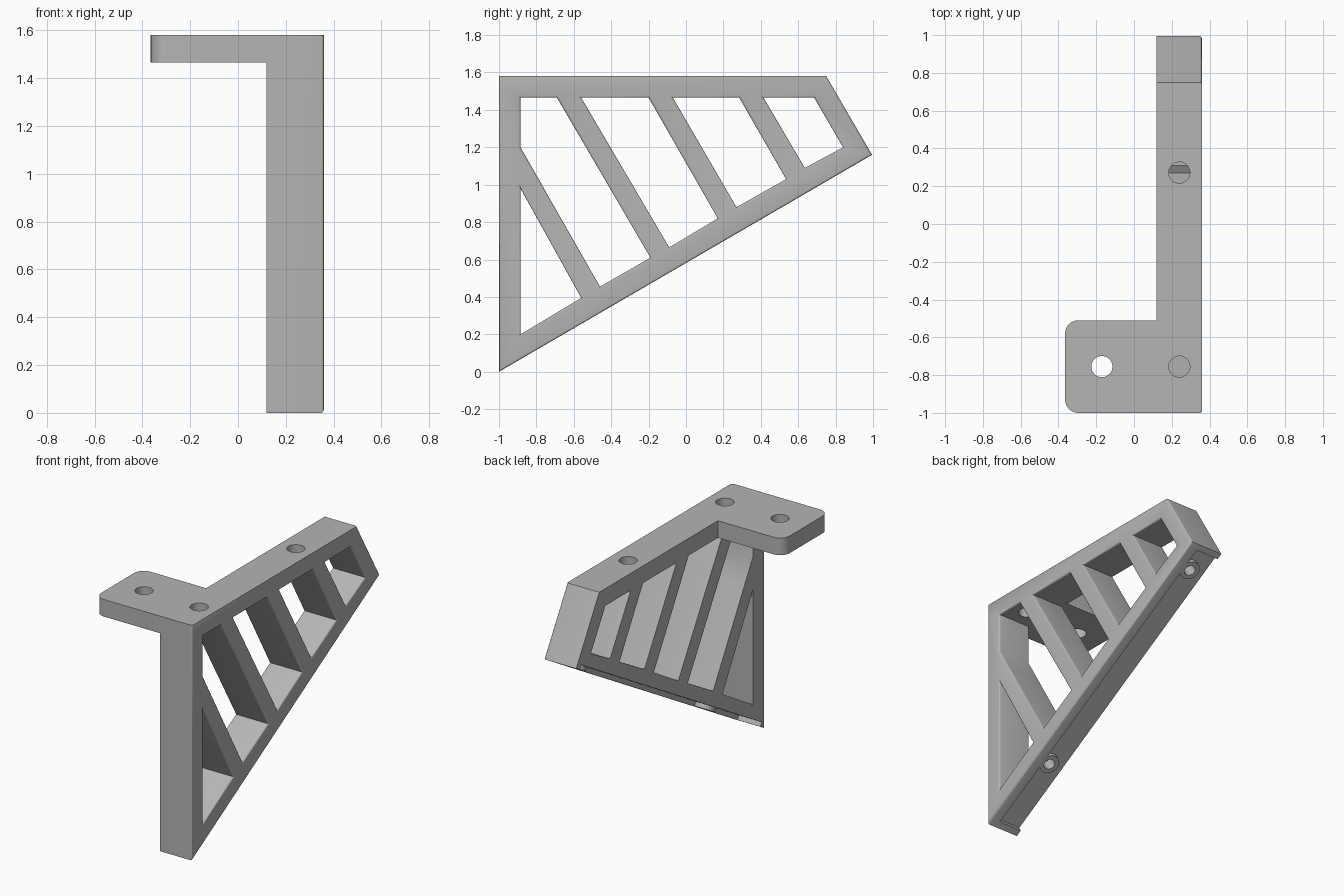
import bpy, bmesh, math
from mathutils import Matrix, Vector

cube = bpy.data.objects.get("Cube")
if cube:
    bpy.data.objects.remove(cube, do_unlink=True)

grey = bpy.data.materials.new("plain grey")
grey.use_nodes = True
tone = (0.46, 0.46, 0.46, 1)
grey.diffuse_color = tone
grey.node_tree.nodes["Principled BSDF"].inputs["Base Color"].default_value = tone

X0, X1, TOP, BEAM = 0.12, 0.36, 1.58, 1.465
# Frame of the sloping underside: x across, y up the slope, z into the part
SLOPE = Matrix.Translation((0, -1, 0)) @ Matrix.Rotation(math.radians(30.2), 4, 'X')


def make(name, bm, helper=False):
    bmesh.ops.recalc_face_normals(bm, faces=bm.faces)
    mesh = bpy.data.meshes.new(name)
    bm.to_mesh(mesh)
    bm.free()
    mesh.materials.append(grey)
    ob = bpy.data.objects.new(name, mesh)
    bpy.context.collection.objects.link(ob)
    ob.hide_render = helper
    return ob


def prism(name, points, offset, helper=True):
    """Extrude a closed outline of 3D points."""
    bm = bmesh.new()
    face = bm.faces.new([bm.verts.new(p) for p in points])
    new = bmesh.ops.extrude_face_region(bm, geom=[face])["geom"]
    bmesh.ops.translate(bm, vec=offset, verts=[v for v in new if isinstance(v, bmesh.types.BMVert)])
    return make(name, bm, helper)


def side_prism(name, outline, x0, x1, helper=True):
    return prism(name, [(x0, y, z) for y, z in outline], (x1 - x0, 0, 0), helper)


def cylinder(name, centre, radius, z0, z1, frame=Matrix()):
    bm = bmesh.new()
    place = frame @ Matrix.Translation((*centre, (z0 + z1) / 2))
    bmesh.ops.create_cone(bm, cap_ends=True, segments=40, radius1=radius,
                          radius2=radius, depth=z1 - z0, matrix=place)
    return make(name, bm, True)


def combine(target, tool, operation='DIFFERENCE'):
    """Apply a boolean and discard the tool."""
    mod = target.modifiers.new("cut", 'BOOLEAN')
    mod.object, mod.operation, mod.solver = tool, operation, 'EXACT'
    bpy.context.view_layer.update()
    graph = bpy.context.evaluated_depsgraph_get()
    mesh = bpy.data.meshes.new_from_object(target.evaluated_get(graph))
    target.modifiers.clear()
    target.data = mesh
    bpy.data.objects.remove(tool, do_unlink=True)


# Main side frame
bracket = side_prism("shelf_bracket", [(-1, 0), (0.995, 1.16), (0.75, TOP), (-1, TOP)], X0, X1, False)

# Openings between the slanted ribs
openings = [
    [(-0.885, 0.2), (-0.56, 0.395), (-0.885, 0.98)],
    [(-0.885, 1.2), (-0.46, 0.455), (-0.19, 0.61), (-0.69, BEAM), (-0.885, BEAM)],
    [(-0.56, BEAM), (-0.09, 0.665), (0.17, 0.82), (-0.2, BEAM)],
    [(-0.07, BEAM), (0.27, 0.88), (0.535, 1.03), (0.285, BEAM)],
    [(0.415, BEAM), (0.635, 1.09), (0.84, 1.2), (0.685, BEAM)],
]
for outline in openings:
    combine(bracket, side_prism("opening_cutter", outline, 0, 0.5))

# Softened rim on the outer side, leaving the top edge sharp
bm = bmesh.new()
bm.from_mesh(bracket.data)
bmesh.ops.remove_doubles(bm, verts=bm.verts, dist=0.0001)
rim = [e for e in bm.edges
       if all(abs(v.co.x - X1) < 0.001 for v in e.verts)
       and sum(v.co.z for v in e.verts) / 2 < TOP - 0.01
       and len(e.link_faces) == 2 and e.calc_face_angle() > 0.5]
bmesh.ops.bevel(bm, geom=rim, offset=0.012, segments=3, profile=0.5, affect='EDGES')
bm.to_mesh(bracket.data)
bm.free()

# Mounting plate with two rounded corners
left, back, front, r = -0.365, -0.51, -1, 0.07
plate = [Vector((0.2, front, BEAM)), Vector((0.2, back, BEAM))]
for cy, start in ((back - r, 90), (front + r, 180)):
    for i in range(9):
        a = math.radians(start + i * 90 / 8)
        plate.append(Vector((left + r + r * math.cos(a), cy + r * math.sin(a), BEAM)))
combine(bracket, prism("plate", plate, (0, 0, TOP - BEAM)), 'UNION')

# Screw holes through the top
for centre in ((-0.17, -0.755), (0.24, -0.755), (0.24, 0.272)):
    combine(bracket, cylinder("screw_hole_cutter", centre, 0.056, 1.42, 1.7))

# Shallow channel under the slope, open on the inner side
channel = [(0, 0.045, -0.1), (0.29, 0.045, -0.1), (0.29, 2.265, -0.1), (0, 2.265, -0.1)]
depth = SLOPE.to_3x3() @ Vector((0, 0, 0.13))
combine(bracket, prism("channel_cutter", [SLOPE @ Vector(p) for p in channel], depth))

# Ringed screw bosses in the channel
for centre in ((0.24, 0.535), (0.24, 2.12)):
    combine(bracket, cylinder("boss", centre, 0.065, 0.002, 0.06, SLOPE), 'UNION')
    combine(bracket, cylinder("boss_hole_cutter", centre, 0.036, -0.1, 0.085, SLOPE))

# Shading
bpy.ops.object.select_all(action='DESELECT')
bracket.select_set(True)
bpy.context.view_layer.objects.active = bracket
bpy.ops.object.shade_smooth_by_angle(angle=math.radians(31))
